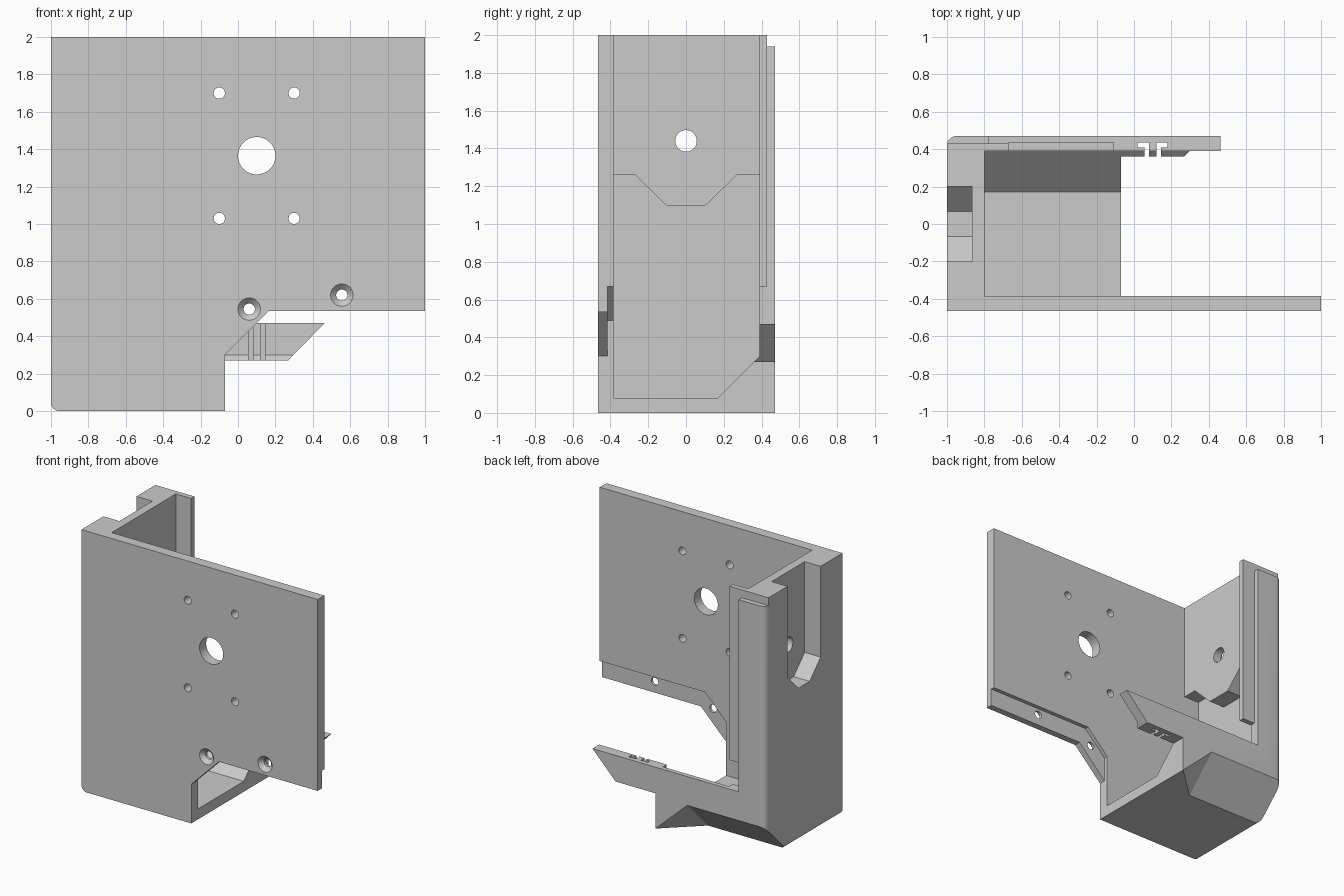
import bpy, bmesh, math
from mathutils import Vector

if "Cube" in bpy.data.objects:
    bpy.data.objects.remove(bpy.data.objects["Cube"], do_unlink=True)

grey = bpy.data.materials.new("plain grey")
grey.use_nodes = True
grey.diffuse_color = (0.6, 0.6, 0.6, 1)
grey.node_tree.nodes["Principled BSDF"].inputs["Base Color"].default_value = (0.6, 0.6, 0.6, 1)


def make_object(name, bm):
    bmesh.ops.recalc_face_normals(bm, faces=bm.faces)
    mesh = bpy.data.meshes.new(name)
    bm.to_mesh(mesh)
    bm.free()
    mesh.materials.append(grey)
    obj = bpy.data.objects.new(name, mesh)
    bpy.context.scene.collection.objects.link(obj)
    return obj


def prism(name, axis, points, low, high):
    """Extrude a 2D profile along an axis; the profile uses the other two axes in order."""
    def place(p, d):
        return {"x": (d, p[0], p[1]), "y": (p[0], d, p[1]), "z": (p[0], p[1], d)}[axis]
    bm = bmesh.new()
    face = bm.faces.new([bm.verts.new(place(p, low)) for p in points])
    grown = bmesh.ops.extrude_face_region(bm, geom=[face])
    shift = Vector(place((0, 0), high - low))
    bmesh.ops.translate(bm, vec=shift, verts=[v for v in grown["geom"] if isinstance(v, bmesh.types.BMVert)])
    return make_object(name, bm)


def box(name, x, y, z):
    return prism(name, "z", [(x[0], y[0]), (x[1], y[0]), (x[1], y[1]), (x[0], y[1])], *z)


def circle(u, v, r, n=40):
    return [(u + r * math.cos(2 * math.pi * i / n), v + r * math.sin(2 * math.pi * i / n)) for i in range(n)]


body = box("bracket_body", (-1, 1), (-.465, .47), (0, 2))


def cut(tool):
    """Subtract a tool from the body and discard it."""
    tool.hide_render = True
    mod = body.modifiers.new("cut", "BOOLEAN")
    mod.operation = "DIFFERENCE"
    mod.solver = "EXACT"
    mod.object = tool
    bpy.context.view_layer.objects.active = body
    bpy.ops.object.modifier_apply(modifier=mod.name)
    bpy.data.objects.remove(tool, do_unlink=True)


# Main cavity with a sloped rear floor
floor = [(-.385, .08), (.17, .08), (.39, .3)]
cut(prism("cavity", "x", floor + [(.39, 3), (-.385, 3)], -.8, 2))

# Lower pocket that thins the side wall under the slot boss
boss = [(.39, 1.26), (.27, 1.26), (.1, 1.095), (-.1, 1.095), (-.27, 1.26), (-.385, 1.26)]
cut(prism("pocket", "x", floor + boss, -.93, -.7))

# Front plate outline and the rebate behind its lower edge
cut(box("under_arm", (-.07, 2), (-1, 1), (-1, .27)))
cut(prism("plate_edge", "y", [(-.07, -1), (-.07, .3), (.165, .535), (2, .535), (2, -1)], -1, -.2))
cut(prism("rebate", "y", [(-.07, -1), (-.07, .49), (.11, .67), (2, .67), (2, -1)], -.415, -.2))

# Rear column, its inner strip and the low arm
cut(prism("rear_outer", "y", [(-.775, .47), (2, .47), (2, 3), (-2, 3), (-2, 1.94), (-.775, 1.94)], .43, 1))
cut(prism("rear_inner", "y", [(-.775, .47), (2, .47), (2, 3), (-.67, 3), (-.67, .67), (-.775, .67)], .3, .5))
cut(prism("arm_end", "y", [(.17, .17), (.56, .57), (2, .57), (2, .17)], .2, 1))
cut(box("arm_groove", (-.67, -.11), (.3, .435), (.4, .6)))

# Pair of hooked slots through the arm
for side in (-1, 1):
    hook = [(.02, .3), (.045, .3), (.045, .41), (.08, .41), (.08, .435), (.02, .435)]
    cut(prism("hook_slot", "z", [(.1 + side * u, v) for u, v in hook], .2, .6))

# Outer slot in the side wall and the hole through it
half = [(.067, 1.17), (.2, 1.305), (.2, 3)]
cut(prism("side_slot", "x", half + [(-y, z) for y, z in reversed(half)], -2, -.865))
cut(prism("side_hole", "x", circle(0, 1.44, .057), -.95, -.7))

# Front plate: centre bore and four fixing holes
cut(prism("bore", "y", circle(.1, 1.365, .1, 64), -1, -.3))
for x in (-.1, .3):
    for z in (1.03, 1.7):
        cut(prism("fixing_hole", "y", circle(x, z, .03), -1, -.3))

# Countersunk screw holes
for x, z in ((.06, .545), (.555, .62)):
    cut(prism("screw_hole", "y", circle(x, z, .03), -1, -.3))
    bm = bmesh.new()
    rings = [[bm.verts.new((u, y, v)) for u, v in circle(x, z, r)] for y, r in ((-.485, .08), (-.435, .03))]
    bm.faces.new(rings[0])
    bm.faces.new(rings[1])
    for i in range(len(rings[0])):
        bm.faces.new((rings[0][i - 1], rings[0][i], rings[1][i], rings[1][i - 1]))
    cut(make_object("countersink", bm))

# Sloped cut under the rear, ending in a triangular facet
bm = bmesh.new()
for x, tip in ((-1.2, -1.2), (-.34, .146)):
    for p in ((x, .12, -.1), (x, .57, .35), (tip, .57, -.1)):
        bm.verts.new(p)
bmesh.ops.convex_hull(bm, input=bm.verts)
cut(make_object("rear_slope", bm))


# Rounded lower and rear edges of the side wall
def corner(v, direction, r):
    arc = [(-1 + r - r * math.sin(a), v + direction * (r - r * math.cos(a)))
           for a in (math.pi / 2 * i / 8 for i in range(9))]
    out = v - direction * .1
    return [(-1.1, out), (-1 + r, out)] + arc + [(-1.1, v + direction * r)]


cut(prism("lower_round", "y", corner(0, 1, .045), -1, 1))
cut(prism("rear_round", "z", corner(.47, -1, .05), -1, 3))

# Smooth the holes and rounds, keep hard edges
bpy.ops.object.select_all(action="DESELECT")
body.select_set(True)
bpy.context.view_layer.objects.active = body
bpy.ops.object.shade_smooth_by_angle(angle=math.radians(25))
